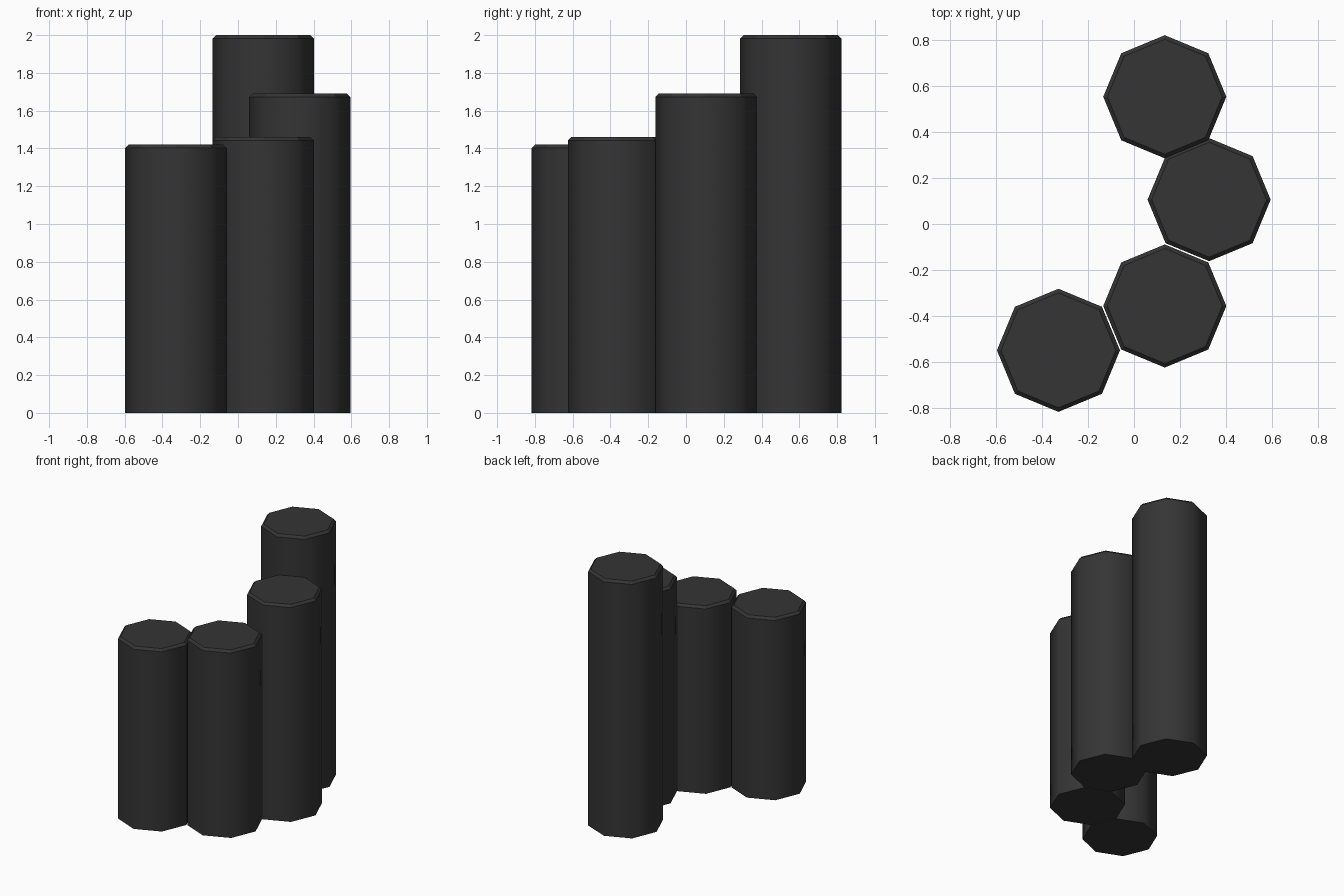
import bpy, bmesh
from math import cos, sin, pi

if "Cube" in bpy.data.objects:
    bpy.data.objects.remove(bpy.data.objects["Cube"])

SIDES, RADIUS, CHAMFER = 8, 0.268, 0.018

dark = bpy.data.materials.new("dark_stone")
dark.diffuse_color = (0.035, 0.035, 0.035, 1)
dark.use_nodes = True
dark.node_tree.nodes["Principled BSDF"].inputs["Base Color"].default_value = dark.diffuse_color


def column(name, x, y, height):
    """Octagonal column with a small chamfer around the top rim."""
    bm = bmesh.new()
    profile = [(RADIUS, 0), (RADIUS, height - CHAMFER), (RADIUS - CHAMFER, height)]
    rings = [[bm.verts.new((r * cos(2 * pi * i / SIDES), r * sin(2 * pi * i / SIDES), z))
              for i in range(SIDES)] for r, z in profile]
    for level, (low, high) in enumerate(zip(rings, rings[1:])):
        for i in range(SIDES):
            j = (i + 1) % SIDES
            face = bm.faces.new((low[i], low[j], high[j], high[i]))
            face.smooth = level == 0      # smooth walls, flat chamfer
    bm.faces.new(rings[-1])               # top
    bm.faces.new(rings[0][::-1])          # bottom
    # keep the rim and base edges crisp
    for e in bm.edges:
        if any(not f.smooth for f in e.link_faces):
            e.smooth = False
    mesh = bpy.data.meshes.new(name)
    bm.to_mesh(mesh)
    bm.free()
    mesh.materials.append(dark)
    obj = bpy.data.objects.new(name, mesh)
    obj.location = (x, y, 0)
    bpy.context.collection.objects.link(obj)


# Four columns rising along a curved row
for i, (x, y, h) in enumerate([(-0.329, -0.55, 1.42), (0.134, -0.357, 1.46),
                               (0.327, 0.106, 1.69), (0.134, 0.554, 2.0)], 1):
    column(f"column_{i}", x, y, h)
